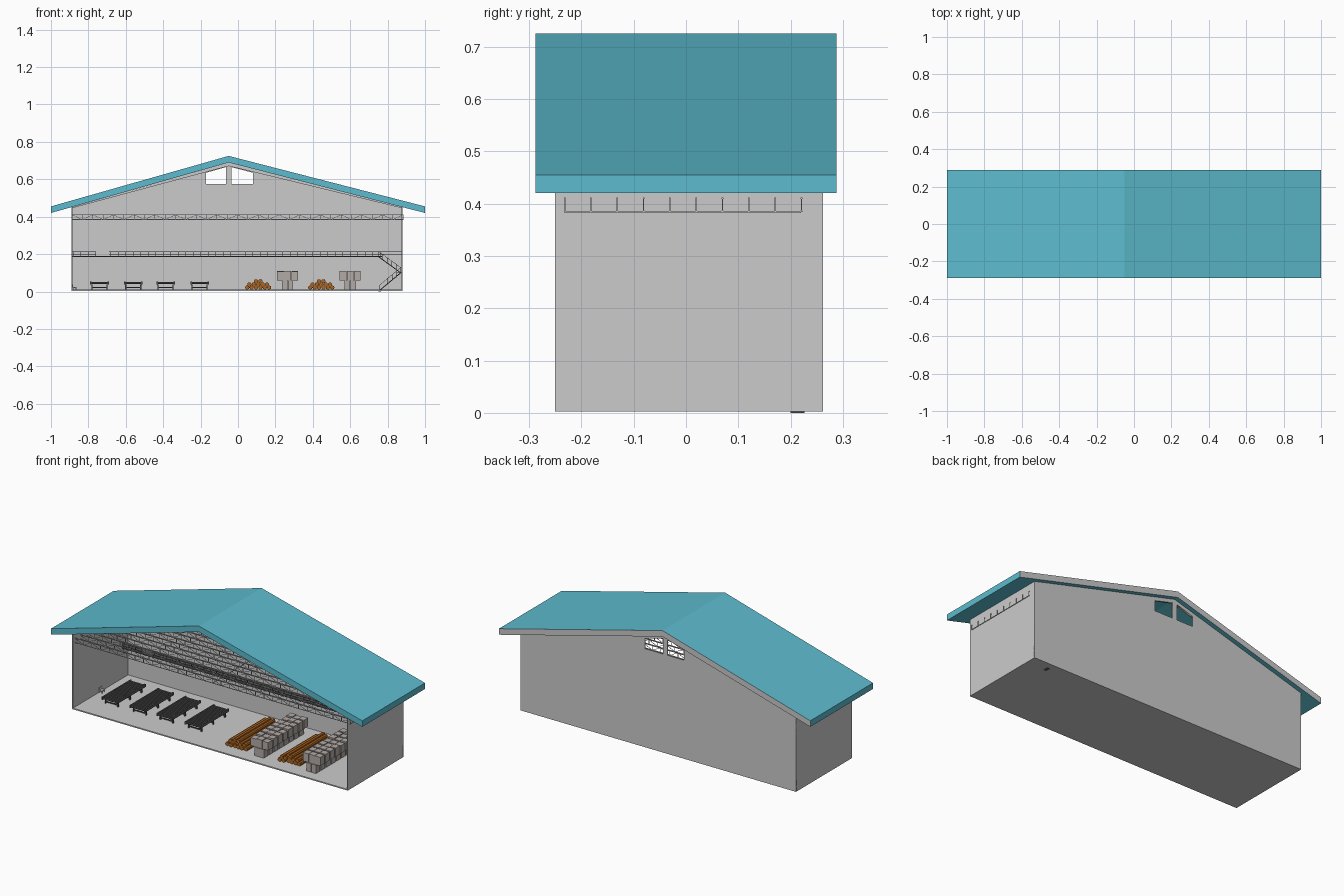
import bpy, bmesh, math, random
from mathutils import Vector, Matrix

if "Cube" in bpy.data.objects:
    bpy.data.objects.remove(bpy.data.objects["Cube"])
random.seed(4)


def material(name, rgb):
    m = bpy.data.materials.new(name)
    m.diffuse_color = (*rgb, 1)
    m.use_nodes = True
    m.node_tree.nodes["Principled BSDF"].inputs["Base Color"].default_value = m.diffuse_color
    return m


TEAL = material("teal", (0.11, 0.5, 0.62))
WOOD = material("wood", (0.42, 0.13, 0.015))
DARK = material("dark_steel", (0.1, 0.1, 0.1))
STONE = material("taupe", (0.45, 0.41, 0.39))
GREY = material("grey", (0.8, 0.8, 0.8))


def finish(name, bm, mat=None):
    bmesh.ops.recalc_face_normals(bm, faces=bm.faces)
    me = bpy.data.meshes.new(name)
    bm.to_mesh(me)
    bm.free()
    ob = bpy.data.objects.new(name, me)
    bpy.context.collection.objects.link(ob)
    if mat:
        me.materials.append(mat)
    return ob


def box(bm, x0, x1, y0, y1, z0, z1):
    m = Matrix.Translation(((x0 + x1) / 2, (y0 + y1) / 2, (z0 + z1) / 2))
    bmesh.ops.create_cube(bm, size=1, matrix=m @ Matrix.Diagonal((x1 - x0, y1 - y0, z1 - z0, 1)))


def bar(bm, a, b, w=0.003):
    a, b = Vector(a), Vector(b)
    d = b - a
    m = Matrix.Translation((a + b) / 2) @ d.to_track_quat('Z', 'Y').to_matrix().to_4x4()
    bmesh.ops.create_cube(bm, size=1, matrix=m @ Matrix.Diagonal((w, w, d.length, 1)))


def rod(bm, a, b, r, sides=8):
    a, b = Vector(a), Vector(b)
    d = b - a
    m = Matrix.Translation((a + b) / 2) @ d.to_track_quat('Z', 'Y').to_matrix().to_4x4()
    bmesh.ops.create_cone(bm, cap_ends=True, segments=sides, radius1=r, radius2=r,
                          depth=d.length, matrix=m)


def extrude_profile(bm, pts, y0, y1):
    f = bm.faces.new([bm.verts.new((x, y0, z)) for x, z in pts])
    g = bmesh.ops.extrude_face_region(bm, geom=[f])["geom"]
    bmesh.ops.translate(bm, verts=[v for v in g if isinstance(v, bmesh.types.BMVert)],
                        vec=(0, y1 - y0, 0))


# Roof: bent slab, grey on its rear end
bm = bmesh.new()
extrude_profile(bm, [(-1, .455), (-.05, .725), (1, .455), (1, .42), (-.05, .69), (-1, .42)], -.288, .288)
roof = finish("roof", bm, TEAL)
roof.data.materials.append(GREY)
for p in roof.data.polygons:
    if p.normal.y > 0.9:
        p.material_index = 1

# Gable trim under the roof at the back wall
bm = bmesh.new()
extrude_profile(bm, [(-.89, .451), (-.05, .69), (.88, .451), (.88, .445), (-.05, .671), (-.89, .445)], .245, .256)
finish("gable_trim", bm)

# Floor and side walls
bm = bmesh.new()
box(bm, -.89, .88, -.25, .262, .003, .01)
finish("floor", bm)
for name, x in (("left_wall", -.89), ("right_wall", .875)):
    bm = bmesh.new()
    box(bm, x, x + .005, -.25, .262, .003, .452)
    finish(name, bm)

# Back wall with two sloped windows
cu = bpy.data.curves.new("back_wall", 'CURVE')
cu.dimensions = '2D'
cu.fill_mode = 'BOTH'
cu.extrude = .003
for loop in ([(-.89, .003), (.88, .003), (.88, .451), (-.05, .69), (-.89, .451)],
             [(-.17, .575), (-.065, .575), (-.065, .665), (-.17, .635)],
             [(-.035, .575), (.08, .575), (.08, .635), (-.035, .665)]):
    s = cu.splines.new('POLY')
    s.points.add(len(loop) - 1)
    for p, (x, z) in zip(s.points, loop):
        p.co = (x, z, 0, 1)
    s.use_cyclic_u = True
tmp = bpy.data.objects.new("wall_curve", cu)
bpy.context.collection.objects.link(tmp)
bpy.context.view_layer.update()
me = bpy.data.meshes.new_from_object(tmp.evaluated_get(bpy.context.evaluated_depsgraph_get()))
me.transform(Matrix.Translation((0, .259, 0)) @ Matrix.Rotation(math.pi / 2, 4, 'X'))
bpy.data.objects.remove(tmp)
bpy.context.collection.objects.link(bpy.data.objects.new("back_wall", me))

# Lattice ceiling trusses
bm = bmesh.new()
n = 32
xs = [-.887 + i * 1.77 / n for i in range(n + 1)]
for k in range(10):
    y = -.232 + .0503 * k
    for z in (.385, .41):
        bar(bm, (xs[0], y, z), (xs[-1], y, z))
    for i, x in enumerate(xs):
        bar(bm, (x, y, .384), (x, y, .411), .0025)
        if i < n:
            a, b = (.385, .41) if i % 2 else (.41, .385)
            bar(bm, (x, y, a), (xs[i + 1], y, b), .002)
for x in (xs[0], xs[n // 2], xs[-1]):
    bar(bm, (x, -.232, .384), (x, .22, .384))
finish("ceiling_trusses", bm)

# Walkway along the back wall with railing
bm = bmesh.new()
box(bm, -.885, .77, .2, .256, .184, .189)
finish("walkway_deck", bm, DARK)
bm = bmesh.new()
for z in (.2, .213):
    bar(bm, (-.885, .202, z), (-.76, .202, z), .0025)
    bar(bm, (-.69, .202, z), (.875, .202, z), .0025)
for i in range(43):
    x = -.88 + i * .04
    if not -.75 < x < -.7 and x < .78:
        bar(bm, (x, .202, .187), (x, .202, .214), .0025)
finish("walkway_railing", bm, DARK)

# Two-flight staircase
bm = bmesh.new()
for (xa, za), (xb, zb), ya, yb in (((.755, .004), (.87, .1), .2, .226),
                                   ((.87, .1), (.75, .187), .23, .256)):
    for y in (ya, yb):
        bar(bm, (xa, y, za), (xb, y, zb), .004)
        bar(bm, (xa, y, za + .028), (xb, y, zb + .028), .002)
        for i in range(6):
            t = i / 5
            x, z = xa + t * (xb - xa), za + t * (zb - za)
            bar(bm, (x, y, z), (x, y, z + .028), .002)
    for i in range(1, 12):
        t = i / 12
        x, z = xa + t * (xb - xa), za + t * (zb - za)
        box(bm, x - .005, x + .005, ya, yb, z - .001, z + .001)
box(bm, .85, .875, .2, .256, .098, .101)
box(bm, .75, .765, .2, .226, 0, .006)
finish("staircase", bm, DARK)

# Four roller tables
for k, xc in enumerate((-.74, -.56, -.387, -.205)):
    bm = bmesh.new()
    for s in (-1, 1):
        x = xc + s * .046
        box(bm, x - .004, x + .004, -.125, .14, .037, .053)
        for y in (-.1, .008, .115):
            box(bm, x - s * .006 - .003, x - s * .006 + .003, y - .004, y + .004, .01, .038)
    for y in (-.1, .008, .115):
        box(bm, xc - .04, xc + .04, y - .003, y + .003, .018, .023)
    for i in range(20):
        y = -.118 + i * .0132
        rod(bm, (xc - .045, y, .045), (xc + .045, y, .045), .006)
    finish(f"roller_table_{k + 1}", bm, DARK)

# Log piles
for k, xc in enumerate((.108, .445)):
    bm = bmesh.new()
    for row, count in enumerate((6, 5, 2)):
        for i in range(count):
            x = xc + (i - (count - 1) / 2) * .0235
            dy = random.uniform(-.008, .008)
            z = .0215 + row * .0165
            rod(bm, (x, -.165 + dy, z), (x, .16 + dy, z), .0115)
    finish(f"log_pile_{k + 1}", bm, WOOD)

# Stacked block rows, upper tier wider than the lower
for k, xc in enumerate((.265, .6)):
    bm = bmesh.new()
    for i in range(8):
        y = -.185 + i * .047
        for j in (-1, 1):
            x = xc + j * .0155
            box(bm, x - .0145, x + .0145, y, y + .038, .01, .059)
        for j in (-1, 0, 1):
            x = xc + j * .038
            h = .11 - random.choice((0, 0, .004))
            box(bm, x - .018, x + .018, y + .003, y + .041, .06, h)
    finish(f"block_stack_{k + 1}", bm, STONE)

# Small stool by the left wall
bm = bmesh.new()
box(bm, -.884, -.864, -.012, .012, .02, .024)
box(bm, -.884, -.881, -.012, .012, .024, .038)
for x in (-.882, -.866):
    for y in (-.01, .01):
        bar(bm, (x, y, .01), (x, y, .021), .003)
finish("stool", bm)
